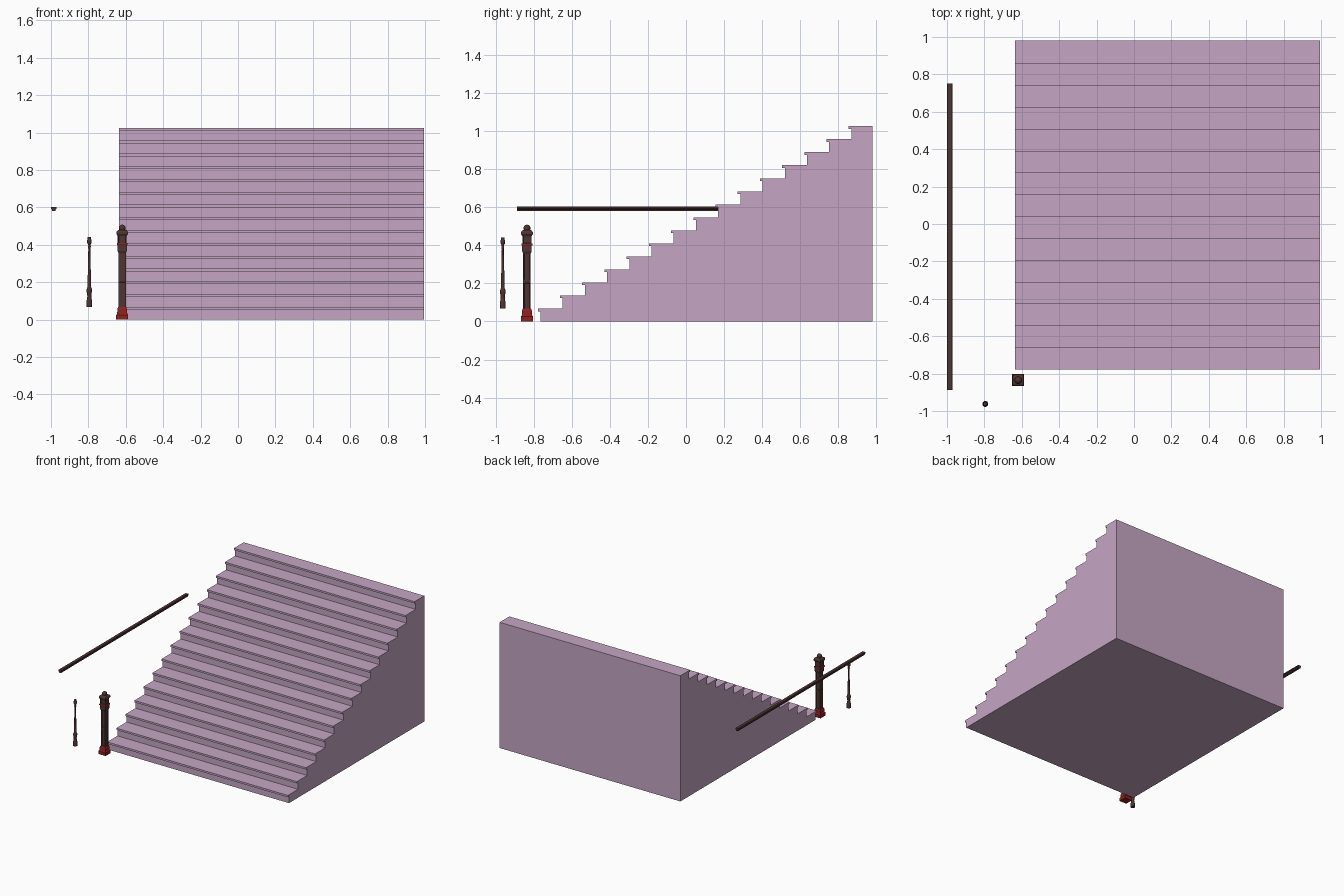
import bpy, bmesh, math

if "Cube" in bpy.data.objects:
    bpy.data.objects.remove(bpy.data.objects["Cube"])


def material(name, rgb):
    m = bpy.data.materials.new(name)
    m.diffuse_color = (*rgb, 1)
    m.use_nodes = True
    m.node_tree.nodes["Principled BSDF"].inputs["Base Color"].default_value = m.diffuse_color
    return m


LILAC = material("lilac_stone", (0.56, 0.38, 0.55))
WOOD = material("dark_wood", (0.075, 0.035, 0.033))
RED = material("red_wood", (0.28, 0.015, 0.015))


def finish(name, bm, mat, smooth=False):
    bmesh.ops.recalc_face_normals(bm, faces=bm.faces[:])
    me = bpy.data.meshes.new(name)
    bm.to_mesh(me)
    bm.free()
    me.materials.append(mat)
    ob = bpy.data.objects.new(name, me)
    bpy.context.collection.objects.link(ob)
    if smooth:
        bpy.ops.object.select_all(action='DESELECT')
        ob.select_set(True)
        bpy.context.view_layer.objects.active = ob
        bpy.ops.object.shade_smooth_by_angle(angle=math.radians(40))
    return ob


def extrude(name, pts, offset, mat):
    """Closed profile swept along an offset vector."""
    bm = bmesh.new()
    f = bm.faces.new([bm.verts.new(p) for p in pts])
    r = bmesh.ops.extrude_face_region(bm, geom=[f])
    bmesh.ops.translate(bm, vec=offset,
                        verts=[v for v in r["geom"] if isinstance(v, bmesh.types.BMVert)])
    return finish(name, bm, mat)


def stack(name, profile, n, centre, mat, panels=None):
    """Lofted rings of n sides; profile is (half width, z). n == 4 gives square sections."""
    bm = bmesh.new()
    k = math.sqrt(2) if n == 4 else 1
    rings = []
    for r, z in profile:
        rings.append([bm.verts.new((centre[0] + k * r * math.cos((i + .5) * math.tau / n),
                                    centre[1] + k * r * math.sin((i + .5) * math.tau / n), z))
                      for i in range(n)])
    for a, b in zip(rings, rings[1:]):
        for i in range(n):
            j = (i + 1) % n
            bm.faces.new((a[i], a[j], b[j], b[i]))
    bm.faces.new(rings[0][::-1])
    bm.faces.new(rings[-1])
    if panels:
        # sunken panels on the tall side faces
        bmesh.ops.recalc_face_normals(bm, faces=bm.faces[:])
        min_h, margin, depth = panels
        sides = [f for f in bm.faces if abs(f.normal.z) < 0.1
                 and max(v.co.z for v in f.verts) - min(v.co.z for v in f.verts) > min_h]
        bmesh.ops.inset_individual(bm, faces=sides, thickness=margin)
        bmesh.ops.inset_individual(bm, faces=sides, thickness=0.002, depth=-depth)
    return finish(name, bm, mat, smooth=n > 4)


# Staircase: solid stepped block with overhanging nosings
STEPS, RISE, RUN = 15, 1.025 / 15, 0.1166
X0, X1, FRONT, BACK = -0.635, 0.995, -0.778, 0.98
LIP, THICK = 0.014, 0.015
pts = [(X0, BACK, 0), (X0, FRONT + LIP, 0)]
for i in range(STEPS):
    y, top = FRONT + i * RUN, (i + 1) * RISE
    pts += [(X0, y + LIP, top - THICK), (X0, y, top - THICK), (X0, y, top)]
    if i < STEPS - 1:
        pts.append((X0, y + RUN + LIP, top))
pts.append((X0, BACK, STEPS * RISE))
extrude("staircase", pts, (X1 - X0, 0, 0), LILAC)

# Newel post
NP = (-0.619, -0.835)
stack("newel_plinth", [(.032, 0), (.032, .025), (.027, .032), (.026, .056),
                       (.022, .067)], 4, NP, RED)
stack("newel_shaft", [(.0195, .06), (.0195, .205), (.0195, .215), (.0195, .36)],
      4, NP, WOOD, (.05, .006, .003))
stack("newel_collar", [(.019, .355), (.025, .368), (.025, .400)], 4, NP, WOOD)
stack("newel_band", [(.027, .398), (.029, .401), (.029, .406), (.027, .410)], 4, NP, RED)
stack("newel_head", [(.024, .405), (.024, .452)], 4, NP, WOOD, (.03, .006, .003))
stack("newel_cap", [(.024, .447), (.031, .458), (.031, .468), (.025, .477),
                    (.018, .480)], 4, NP, WOOD)
R, ZC = .019, .489
ball = [(R * math.cos(a), ZC + R * math.sin(a))
        for a in (math.radians(-50 + 17 * i) for i in range(9))]
stack("newel_finial", ball, 16, NP, WOOD)

# Turned baluster
stack("baluster", [(.016, .067), (.016, .100), (.013, .108), (.011, .125), (.012, .138),
                   (.0155, .152), (.0155, .162), (.010, .174), (.0095, .200), (.0075, .290),
                   (.0055, .380), (.008, .388), (.008, .393), (.0055, .398), (.012, .410),
                   (.013, .418), (.012, .426), (.010, .430), (.010, .441)],
      12, (-0.795, -0.962), WOOD)

# Handrail: moulded bar
half = [(.008, .580), (.010, .588), (.015, .592), (.015, .600), (.011, .603)]
rail = [(-.985 + x, -.887, z) for x, z in half] + [(-.985 - x, -.887, z) for x, z in half[::-1]]
extrude("handrail", rail, (0, 1.637, 0), WOOD)
